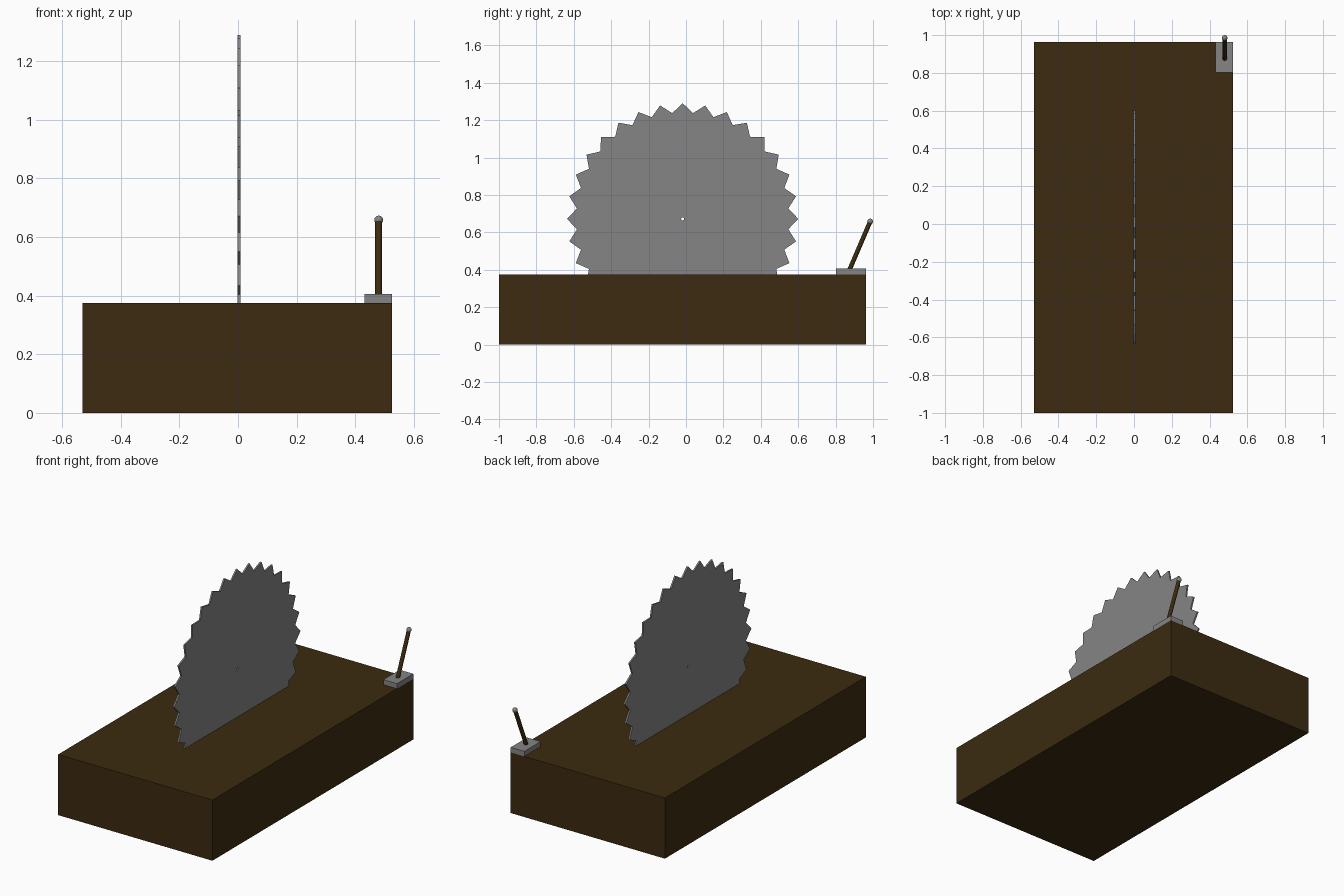
import bpy, math
from mathutils import Vector

if "Cube" in bpy.data.objects:
    bpy.data.objects.remove(bpy.data.objects["Cube"])


def material(name, colour):
    m = bpy.data.materials.new(name)
    m.use_nodes = True
    m.diffuse_color = (*colour, 1)
    bsdf = next(n for n in m.node_tree.nodes if n.type == "BSDF_PRINCIPLED")
    bsdf.inputs["Base Color"].default_value = (*colour, 1)
    return m


wood = material("dark wood", (0.045, 0.024, 0.005))
steel = material("grey steel", (0.235, 0.235, 0.235))


def finish(name, mat, smooth=False):
    ob = bpy.context.object
    ob.name = name
    ob.data.materials.append(mat)
    if smooth:
        bpy.ops.object.shade_smooth_by_angle()
    return ob


def box(name, lo, hi, mat):
    lo, hi = Vector(lo), Vector(hi)
    bpy.ops.mesh.primitive_cube_add(size=1, location=(lo + hi) / 2)
    bpy.context.object.scale = hi - lo
    bpy.ops.object.transform_apply(location=False, rotation=False, scale=True)
    return finish(name, mat)


# Wooden bench and lever mount
box("bench", (-0.53, -1, 0), (0.525, 0.963, 0.375), wood)
box("lever_mount", (0.432, 0.803, 0.375), (0.525, 0.963, 0.406), steel)

# Toothed disc with a small arbor hole, given thickness by a modifier
TEETH, TIP, ROOT, HOLE = 32, 0.618, 0.568, 0.008
n = TEETH * 2
rim, bore = [], []
for i in range(n):
    a = 2 * math.pi * i / n
    r = ROOT if i % 2 else TIP
    rim.append((0, r * math.cos(a), r * math.sin(a)))
    bore.append((0, HOLE * math.cos(a), HOLE * math.sin(a)))
faces = [(i, (i + 1) % n, n + (i + 1) % n, n + i) for i in range(n)]
mesh = bpy.data.meshes.new("saw_blade")
mesh.from_pydata(rim + bore, [], faces)
blade = bpy.data.objects.new("saw_blade", mesh)
blade.location = (0.003, -0.018, 0.672)
bpy.context.collection.objects.link(blade)
mesh.materials.append(steel)
solid = blade.modifiers.new("thickness", "SOLIDIFY")
solid.thickness = 0.01
solid.offset = 0

# Tilted lever with a ball knob
foot, top = Vector((0.48, 0.868, 0.385)), Vector((0.48, 0.985, 0.658))
axis = top - foot
bpy.ops.mesh.primitive_cylinder_add(
    vertices=16, radius=0.012, depth=axis.length, location=(foot + top) / 2,
    rotation=axis.to_track_quat("Z", "Y").to_euler())
finish("lever", wood, smooth=True)
bpy.ops.mesh.primitive_uv_sphere_add(segments=24, ring_count=12, radius=0.015, location=top)
finish("lever_knob", steel, smooth=True)
